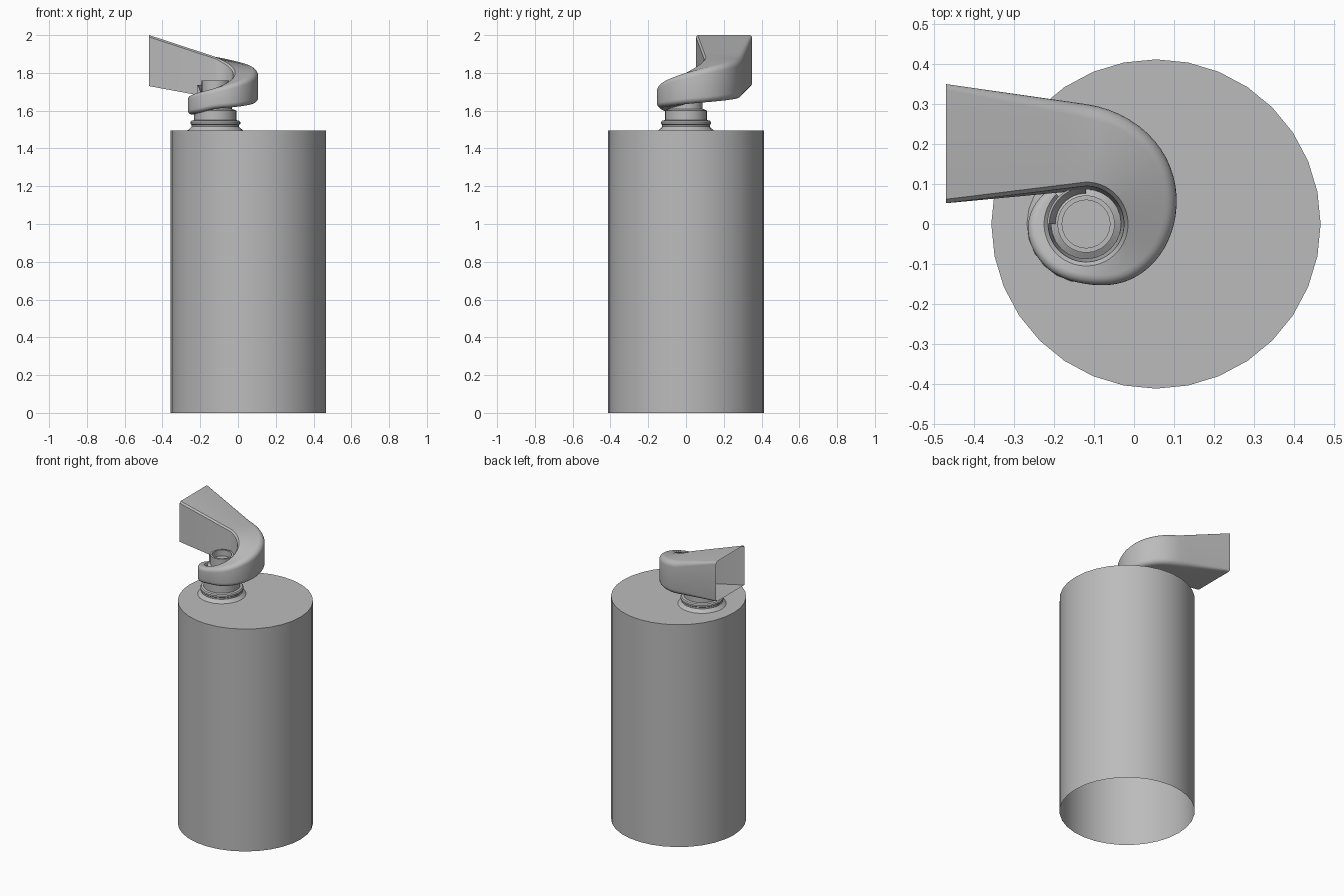
import bpy
import bmesh
from math import sin, cos, pi, radians
from mathutils import Vector

cube = bpy.data.objects.get("Cube")
if cube:
    bpy.data.objects.remove(cube, do_unlink=True)

grey = bpy.data.materials.new("plain grey")
grey.use_nodes = True
grey.diffuse_color = (0.5, 0.5, 0.5, 1)
grey.node_tree.nodes["Principled BSDF"].inputs["Base Color"].default_value = (0.5, 0.5, 0.5, 1)

NECK = Vector((-0.12, 0, 0))


def loft(name, rings, closed_rings=True, cap_start=False, cap_end=False):
    """Skin a list of equally sized point rings into one smooth object."""
    bm = bmesh.new()
    rows = [[bm.verts.new(p) for p in ring] for ring in rings]
    count = len(rows[0])
    for a, b in zip(rows, rows[1:]):
        for i in range(count if closed_rings else count - 1):
            j = (i + 1) % count
            bm.faces.new((a[i], a[j], b[j], b[i]))
    if cap_start:
        bm.faces.new(rows[0][::-1])
    if cap_end:
        bm.faces.new(rows[-1])
    bmesh.ops.recalc_face_normals(bm, faces=bm.faces)
    mesh = bpy.data.meshes.new(name)
    bm.to_mesh(mesh)
    bm.free()
    mesh.materials.append(grey)
    obj = bpy.data.objects.new(name, mesh)
    bpy.context.collection.objects.link(obj)
    bpy.ops.object.select_all(action="DESELECT")
    obj.select_set(True)
    bpy.context.view_layer.objects.active = obj
    bpy.ops.object.shade_smooth_by_angle(angle=radians(35))
    return obj


def lathe(name, profile, centre, sides):
    """Turn a radius and height profile about a vertical axis, closing the last ring."""
    rings = [[centre + Vector((r * cos(2 * pi * i / sides), r * sin(2 * pi * i / sides), z))
              for i in range(sides)] for r, z in profile]
    return loft(name, rings, cap_end=True)


def polar(angle, r):
    return NECK + Vector((r * cos(angle), r * sin(angle), 0))


def spline(values, t):
    """Smooth curve through evenly spaced values."""
    i = min(int(t), len(values) - 2)
    f = t - i
    p1, p2 = values[i], values[i + 1]
    p0 = values[i - 1] if i else 2 * p1 - p2
    p3 = values[i + 2] if i + 2 < len(values) else 2 * p2 - p1
    return p1 + 0.5 * f * (p2 - p0 + f * (2 * p0 - 5 * p1 + 4 * p2 - p3
                                          + f * (3 * (p1 - p2) + p3 - p0)))


def section(inner, outer, bottom, top, rounding, lean):
    """Box section standing on the inner-outer line, with rounded outer corners."""
    out = (outer - inner).normalized()
    up = Vector((0, 0, 1))
    points = [inner + up * bottom]
    for height, start in ((bottom + rounding, -pi / 2), (top - rounding, 0)):
        for k in range(6):
            a = start + k * pi / 10
            points.append(outer + out * rounding * (cos(a) - 1)
                          + up * (height + rounding * sin(a)))
    # soft inner top edge
    points.append(inner + out * (lean + 0.01) + up * top)
    points.append(inner + out * lean + up * (top - 0.01))
    return points


# Body: tall drum, open underneath
lathe("drum_body", [(0.412, 0), (0.412, 1.495)], Vector((0.055, 0, 0)), 32)

# Neck: stepped collar with a recessed tube on top
lathe("neck", [(0.148, 1.495), (0.132, 1.508), (0.126, 1.515), (0.126, 1.525),
               (0.132, 1.53), (0.132, 1.54), (0.126, 1.547), (0.112, 1.55),
               (0.112, 1.6), (0.088, 1.61), (0.088, 1.69), (0.072, 1.7),
               (0.072, 1.76), (0.06, 1.76), (0.06, 1.72)], NECK, 24)

# Spiral housing: grows and rises round the neck, then runs straight to the outlet
radius = [0.125, 0.145, 0.147, 0.15, 0.183, 0.22, 0.265, 0.3]
bottom = [1.58, 1.58, 1.59, 1.61, 1.62, 1.635, 1.65, 1.665]
top = [1.655, 1.675, 1.695, 1.72, 1.755, 1.8, 1.845, 1.885]
rings = []
steps = 56
for s in range(steps + 1):
    t = s / steps * (len(radius) - 1)
    angle = radians(135 + 45 * t)
    rings.append(section(polar(angle, 0.085), polar(angle, spline(radius, t)),
                         spline(bottom, t), spline(top, t), 0.016 + 0.02 * s / steps, 0.01))

# Straight outlet duct
inner_a, outer_a = polar(pi / 2, 0.085), polar(pi / 2, 0.3)
inner_b, outer_b = Vector((-0.47, 0.052, 0)), Vector((-0.47, 0.35, 0))
for k in range(1, 7):
    f = k / 6
    rings.append(section(inner_a.lerp(inner_b, f), outer_a.lerp(outer_b, f),
                         1.665 + 0.065 * f, 1.885 + 0.115 * f, 0.036 - 0.022 * f,
                         0.01 * (1 - f)))
loft("spiral_housing", rings, cap_start=True)

# Curved lip between the tube and the duct
lip = []
for k in range(13):
    a = radians(90 + 7.5 * k)
    lip.append([polar(a, r) + Vector((0, 0, z))
                for r, z in ((0.07, 1.66), (0.074, 1.69), (0.092, 1.735), (0.097, 1.735), (0.097, 1.66))])
loft("tube_lip", lip, cap_start=True, cap_end=True)
